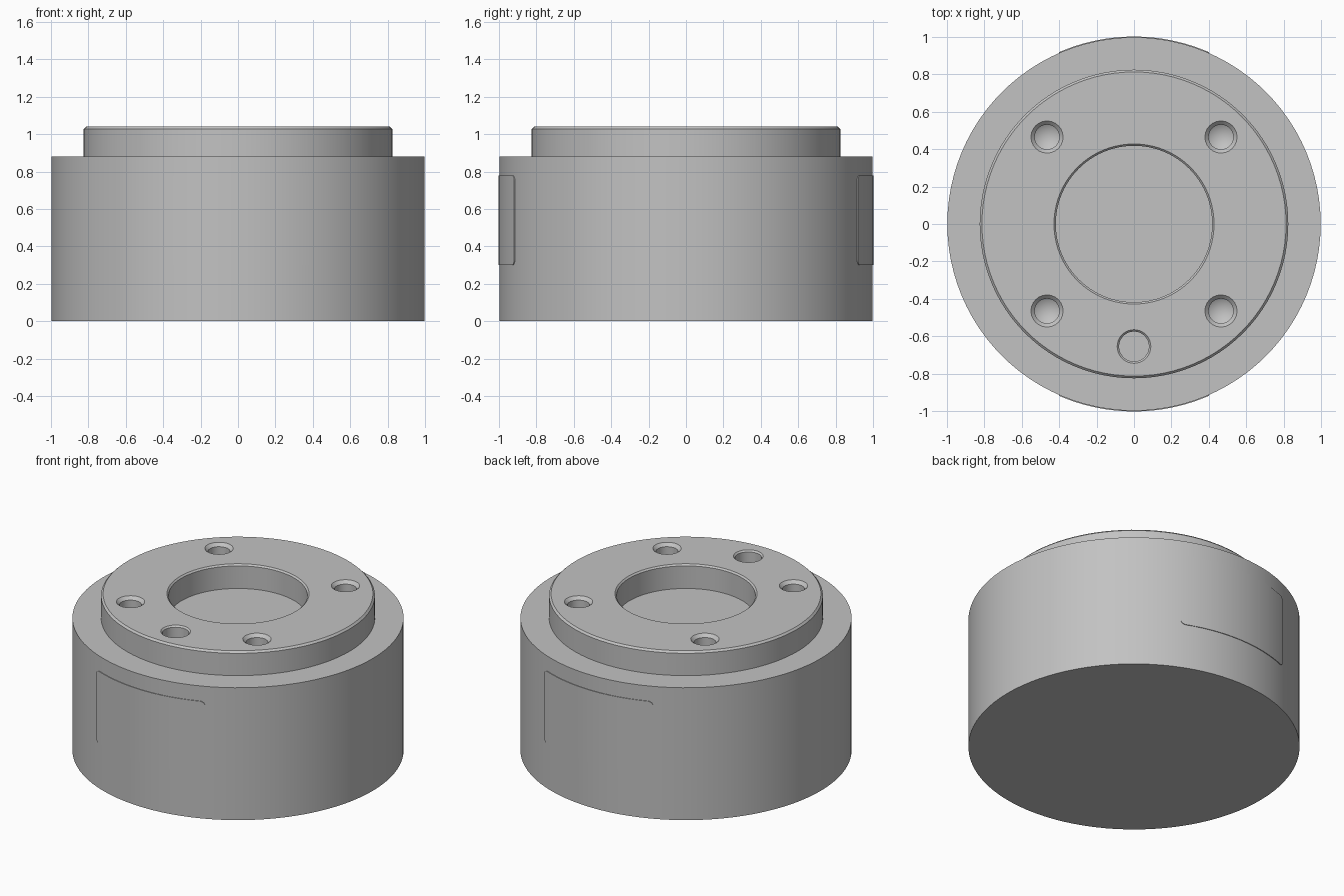
import bpy, bmesh, math

if "Cube" in bpy.data.objects:
    bpy.data.objects.remove(bpy.data.objects["Cube"], do_unlink=True)

metal = bpy.data.materials.new("plain_grey_metal")
GREY = (0.54, 0.54, 0.54, 1)
metal.use_nodes = True
metal.diffuse_color = GREY
metal.node_tree.nodes["Principled BSDF"].inputs["Base Color"].default_value = GREY


def make_object(name, bm):
    bmesh.ops.remove_doubles(bm, verts=bm.verts, dist=1e-5)
    bmesh.ops.recalc_face_normals(bm, faces=bm.faces)
    mesh = bpy.data.meshes.new(name)
    bm.to_mesh(mesh)
    bm.free()
    mesh.materials.append(metal)
    obj = bpy.data.objects.new(name, mesh)
    bpy.context.collection.objects.link(obj)
    return obj


def lathe(name, profile, sides, x=0, y=0):
    """Spin a (radius, height) profile that starts and ends on the axis."""
    bm = bmesh.new()
    verts = [bm.verts.new((r, 0, z)) for r, z in profile]
    edges = [bm.edges.new(pair) for pair in zip(verts, verts[1:])]
    bmesh.ops.spin(bm, geom=verts + edges, cent=(0, 0, 0), axis=(0, 0, 1),
                   angle=math.tau, steps=sides, use_merge=True)
    bmesh.ops.translate(bm, verts=bm.verts, vec=(x, y, 0))
    return make_object(name, bm)


def smooth(obj):
    bpy.ops.object.select_all(action='DESELECT')
    obj.select_set(True)
    bpy.context.view_layer.objects.active = obj
    bpy.ops.object.shade_smooth_by_angle(angle=math.radians(25))


# Stepped round housing with a chamfered flange and central recess
BODY, SHOULDER, TOP = 0.998, 0.88, 1.04
housing = lathe("housing", [
    (0, 0), (BODY, 0), (BODY, SHOULDER), (0.825, SHOULDER), (0.825, TOP - 0.012),
    (0.813, TOP), (0.428, TOP), (0.418, TOP - 0.01), (0.418, SHOULDER), (0, SHOULDER)], 96)

# Countersunk screw holes with drilled tips, and one flat dowel hole
cutters = []
for sx in (-1, 1):
    for sy in (-1, 1):
        cutters.append(lathe("screw_hole_cutter", [
            (0, 0.80), (0.066, 0.84), (0.066, TOP - 0.02), (0.086, TOP),
            (0.086, TOP + 0.1), (0, TOP + 0.1)], 24, sx * 0.465, sy * 0.465))
cutters.append(lathe("dowel_hole_cutter", [
    (0, 0.90), (0.08, 0.90), (0.08, TOP - 0.01), (0.09, TOP),
    (0.09, TOP + 0.1), (0, TOP + 0.1)], 32, 0, -0.655))

bpy.context.view_layer.objects.active = housing
for cutter in cutters:
    cutter.hide_render = True
    mod = housing.modifiers.new("hole", 'BOOLEAN')
    mod.operation, mod.solver, mod.object = 'DIFFERENCE', 'EXACT', cutter
    bpy.ops.object.modifier_apply(modifier=mod.name)
    bpy.data.objects.remove(cutter, do_unlink=True)
smooth(housing)


def curved_plate(name, side):
    """Thin rounded rectangle wrapped on the housing wall."""
    half, low, high, corner, steps = 0.4, 0.30, 0.78, 0.03, 6
    arc = [half - corner + corner * math.sin(i / steps * math.pi / 2) for i in range(steps + 1)]
    flat = [(half - corner) * i / 12 for i in range(-11, 12)]
    xs = [-x for x in reversed(arc)] + flat + arc
    bm = bmesh.new()
    rings = []
    for x in xs:
        d = max(0, abs(x) - (half - corner))
        cut = corner - math.sqrt(max(0, corner ** 2 - d ** 2))
        a = math.asin(x)
        rings.append([bm.verts.new((r * math.sin(a), side * r * math.cos(a), z))
                      for r, z in ((1.002, low + cut), (1.002, high - cut),
                                   (0.99, high - cut), (0.99, low + cut))])
    for p, q in zip(rings, rings[1:]):
        for i in range(4):
            j = (i + 1) % 4
            bm.faces.new((p[i], p[j], q[j], q[i]))
    bm.faces.new(rings[0])
    bm.faces.new(rings[-1])
    smooth(make_object(name, bm))


# Raised label plates on the front and back
curved_plate("front_plate", -1)
curved_plate("back_plate", 1)
